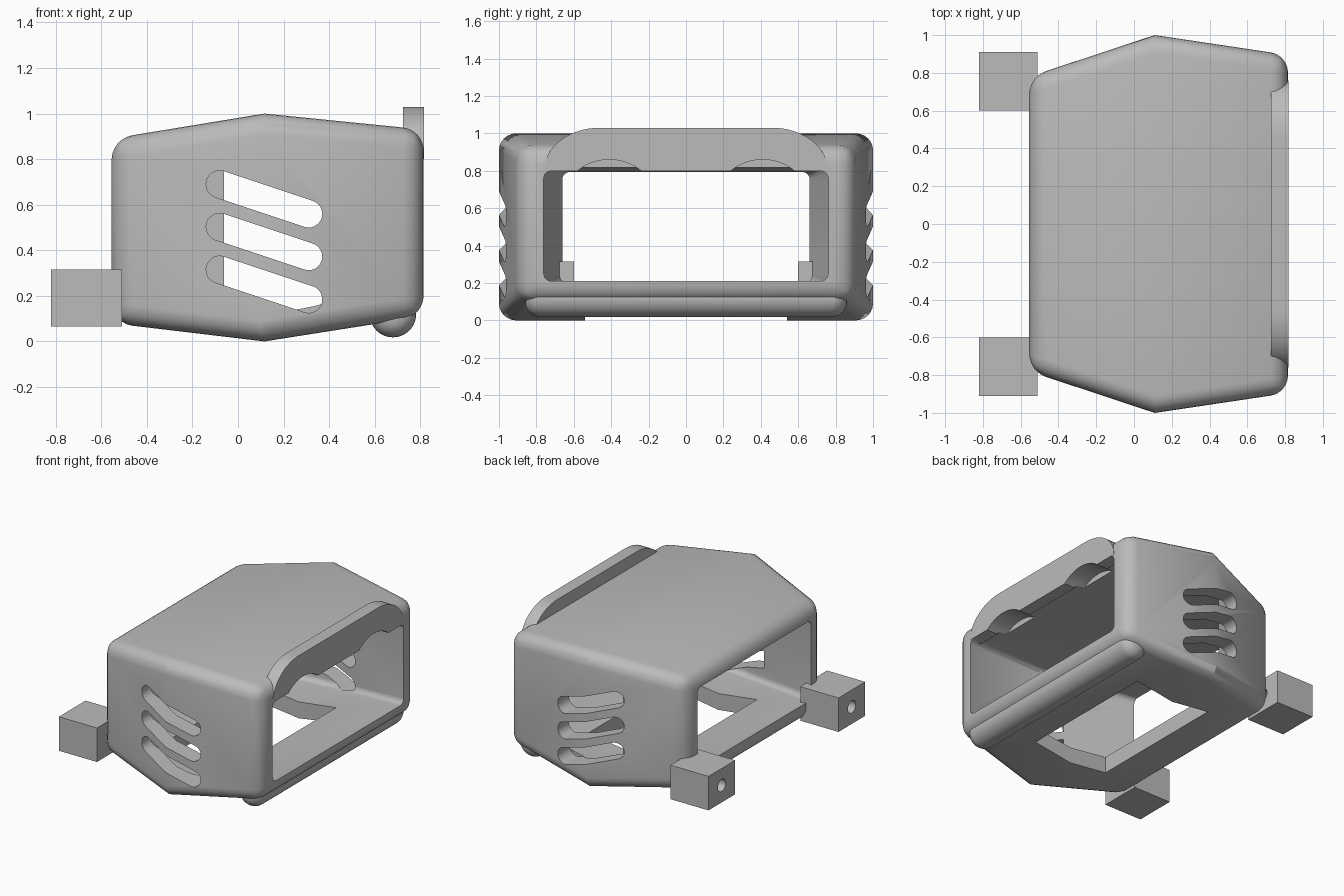
import bpy, bmesh
from math import sin, cos, pi, atan2
from mathutils import Vector, Matrix

if "Cube" in bpy.data.objects:
    bpy.data.objects.remove(bpy.data.objects["Cube"])

grey = bpy.data.materials.new("light_grey")
grey.use_nodes = True
grey.diffuse_color = (0.5, 0.5, 0.5, 1)
grey.node_tree.nodes["Principled BSDF"].inputs["Base Color"].default_value = (0.5, 0.5, 0.5, 1)


def finish(name, bm):
    """Turn a bmesh into a named object with the grey material."""
    bmesh.ops.recalc_face_normals(bm, faces=bm.faces)
    mesh = bpy.data.meshes.new(name)
    bm.to_mesh(mesh)
    bm.free()
    obj = bpy.data.objects.new(name, mesh)
    bpy.context.collection.objects.link(obj)
    mesh.materials.append(grey)
    return obj


def select(obj):
    bpy.ops.object.select_all(action='DESELECT')
    obj.select_set(True)
    bpy.context.view_layer.objects.active = obj


def cut(obj, cutters):
    """Subtract the cutters and remove them."""
    select(obj)
    for c in cutters:
        mod = obj.modifiers.new("cut", 'BOOLEAN')
        mod.operation, mod.solver, mod.object = 'DIFFERENCE', 'EXACT', c
        bpy.ops.object.modifier_apply(modifier=mod.name)
    for c in set(cutters):
        bpy.data.objects.remove(c)


def loft(name, sections, radius, round_ends):
    """Join rectangles (x, half width, bottom, top) and round the edges."""
    bm = bmesh.new()
    rings = [[bm.verts.new((x, sy * w, z)) for sy, z in ((-1, lo), (1, lo), (1, hi), (-1, hi))]
             for x, w, lo, hi in sections]
    edges = []
    for a, b in zip(rings, rings[1:]):
        for i in range(4):
            j = (i + 1) % 4
            bm.faces.new((a[i], a[j], b[j], b[i]))
    for ring in (rings[0], rings[-1]):
        bm.faces.new(ring)
        if round_ends:
            edges += [bm.edges.get((ring[i], ring[i - 1])) for i in range(4)]
    for a, b in zip(rings, rings[1:]):
        edges += [bm.edges.get((a[i], b[i])) for i in range(4)]
    bmesh.ops.bevel(bm, geom=edges, offset=radius, segments=6, profile=0.5, affect='EDGES')
    return finish(name, bm)


def box(name, x, y, z):
    bm = bmesh.new()
    bmesh.ops.create_cube(bm, size=1)
    for v in bm.verts:
        v.co = [(lo + hi) / 2 + c * (hi - lo) for c, (lo, hi) in zip(v.co, (x, y, z))]
    return finish(name, bm)


def prism(name, points, direction):
    """Extrude a flat outline along a direction."""
    bm = bmesh.new()
    face = bm.faces.new([bm.verts.new(p) for p in points])
    new = bmesh.ops.extrude_face_region(bm, geom=[face])["geom"]
    bmesh.ops.translate(bm, vec=direction, verts=[v for v in new if isinstance(v, bmesh.types.BMVert)])
    return finish(name, bm)


def rod_x(name, x0, x1, y, z, r, sides=48):
    """Cylinder along x."""
    pts = [(x0, y + r * cos(2 * pi * i / sides), z + r * sin(2 * pi * i / sides)) for i in range(sides)]
    return prism(name, pts, (x1 - x0, 0, 0))


# Hollow body, widest at the middle ridge
shell = loft("body_shell", [(-0.555, 0.78, 0.08, 0.89), (0.11, 1, 0, 1), (0.815, 0.895, 0.11, 0.93)], 0.09, True)
cavity = loft("cavity", [(-0.7, 0.615, 0.225, 0.775), (0.11, 0.875, 0.12, 0.88), (0.85, 0.755, 0.215, 0.795)], 0.04, False)
floor_hole = box("floor_hole", (-0.2, 0.42), (-0.54, 0.54), (-0.1, 0.3))
cutters = [cavity, floor_hole]

# Three slanted vents on each side
for side in (-1, 1):
    for i in range(3):
        left, right = Vector((-0.08, 0, 0.69 - 0.1875 * i)), Vector((0.31, 0, 0.56 - 0.1875 * i))
        tilt = atan2(right.z - left.z, right.x - left.x)
        outline = []
        for centre, start in ((right, -pi / 2), (left, pi / 2)):
            for k in range(13):
                a = tilt + start + pi * k / 12
                outline.append(centre + Vector((0.06 * cos(a), side * 0.82, 0.06 * sin(a))))
        cutters.append(prism("vent", outline, (0, side * 0.4, 0)))


def scallops():
    return [rod_x("scallop", 0.66, 0.9, side * 0.41, 0.59, 0.27, 64) for side in (-1, 1)]


cut(shell, cutters + scallops())

# Arched visor plate above the large opening
arc = [(0.46 + 0.3 * cos(a), 0.8 + 0.23 * sin(a)) for a in (pi / 2 * k / 16 for k in range(17))]
outline = [(0.725, y, z) for y, z in arc] + [(0.725, -y, z) for y, z in reversed(arc)]
visor = prism("visor_arch", outline, (0.092, 0, 0))
cut(visor, scallops())

# Rounded roll under the opening
bm = bmesh.new()
bmesh.ops.create_cone(bm, cap_ends=True, segments=40, radius1=0.102, radius2=0.102, depth=1.72,
                      matrix=Matrix.Translation((0.68, 0, 0.12)) @ Matrix.Rotation(pi / 2, 4, 'X'))
rims = [e for e in bm.edges if abs(e.verts[0].co.y - e.verts[1].co.y) < 0.001]
bmesh.ops.bevel(bm, geom=rims, offset=0.08, segments=6, profile=0.5, affect='EDGES')
roll = finish("bottom_roll", bm)
cut(roll, [box("roll_trim", (0.5, 0.9), (-1, 1), (0.15, 0.4))])

# Mounting blocks with a bored hole
blocks = []
for side, label in ((-1, "right"), (1, "left")):
    block = box("mount_block_" + label, (-0.82, -0.51), sorted((side * 0.6, side * 0.91)), (0.065, 0.315))
    cut(block, [rod_x("bore", -0.9, -0.4, side * 0.755, 0.19, 0.045)])
    blocks.append(block)

for obj in [shell, visor, roll] + blocks:
    select(obj)
    bpy.ops.object.shade_smooth_by_angle(angle=0.5)
